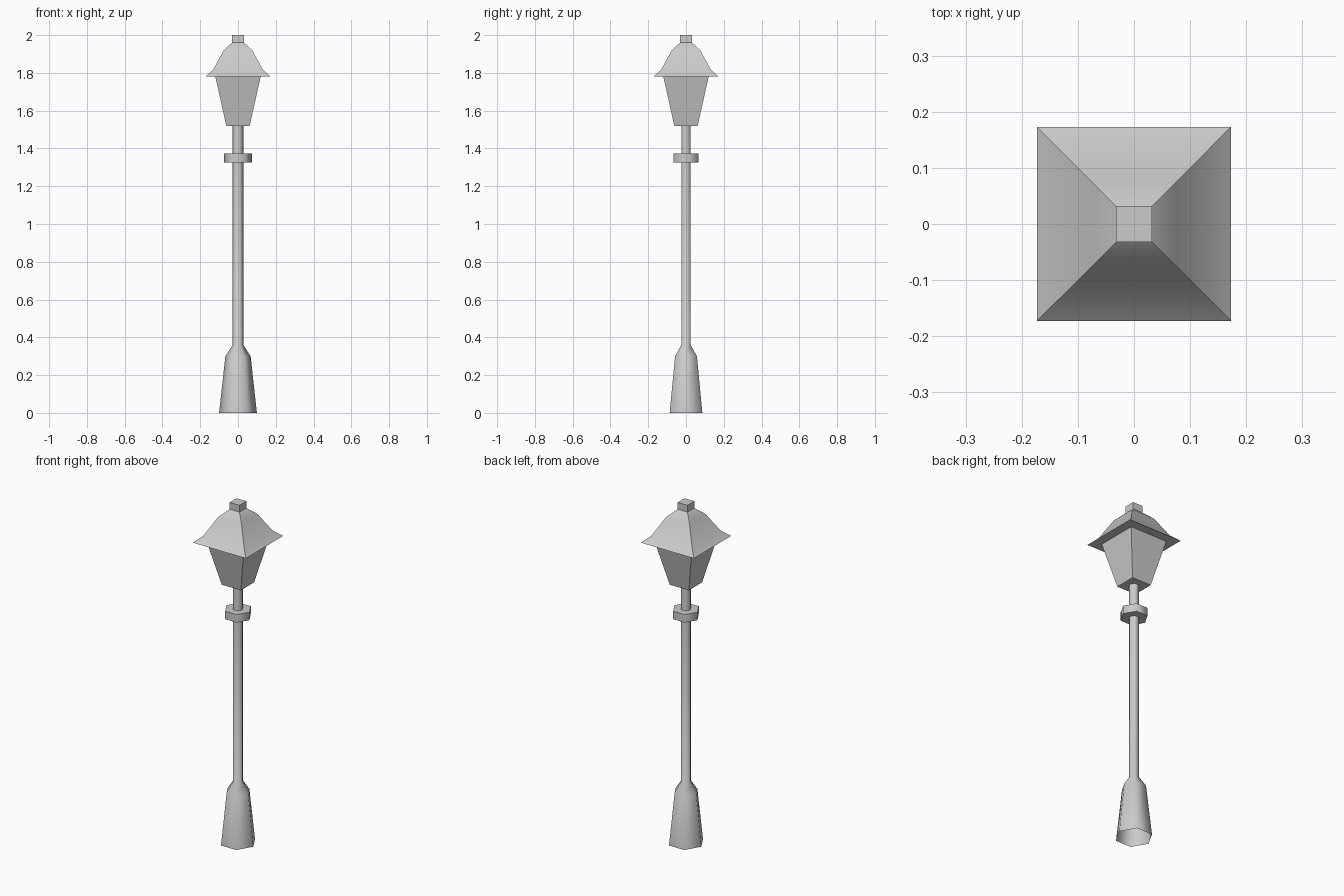
import bpy
import bmesh
import math

cube = bpy.data.objects.get("Cube")
if cube:
    bpy.data.objects.remove(cube, do_unlink=True)

GREY = (0.6, 0.6, 0.6, 1.0)
metal = bpy.data.materials.new("plain grey")
metal.use_nodes = True
metal.diffuse_color = GREY
metal.node_tree.nodes["Principled BSDF"].inputs["Base Color"].default_value = GREY


def lathe(name, profile, sides, turn=0.0, bottom=True, top=True, smooth=None):
    """Stack polygon rings from (corner radius, height) pairs."""
    bm = bmesh.new()
    rings = []
    for radius, z in profile:
        angles = [turn + math.tau * i / sides for i in range(sides)]
        rings.append([bm.verts.new((radius * math.cos(a), radius * math.sin(a), z))
                      for a in angles])
    for low, high in zip(rings, rings[1:]):
        for i in range(sides):
            j = (i + 1) % sides
            bm.faces.new((low[i], low[j], high[j], high[i]))
    if bottom:
        bm.faces.new(rings[0][::-1])
    if top:
        bm.faces.new(rings[-1])
    mesh = bpy.data.meshes.new(name)
    bm.to_mesh(mesh)
    bm.free()
    mesh.materials.append(metal)
    obj = bpy.data.objects.new(name, mesh)
    bpy.context.collection.objects.link(obj)
    if smooth:
        bpy.ops.object.select_all(action="DESELECT")
        obj.select_set(True)
        bpy.context.view_layer.objects.active = obj
        bpy.ops.object.shade_smooth_by_angle(angle=math.radians(smooth))
    return obj


def square(name, profile, **options):
    """Square rings given by half width and height."""
    scaled = [(half * math.sqrt(2), z) for half, z in profile]
    return lathe(name, scaled, 4, turn=math.pi / 4, **options)


# Hexagonal flared base and post, open underneath
lathe("post", [(0.1, 0), (0.067, 0.3), (0.028, 0.36), (0.028, 1.52)], 6,
      bottom=False, top=False, smooth=65)

# Hexagonal collar around the post
lathe("collar", [(0.075, 1.325), (0.075, 1.372)], 6, smooth=65)

# Tapered square lantern body
square("lantern_body", [(0.062, 1.52), (0.12, 1.78)], top=False)

# Bell-shaped square roof with its cap
square("lantern_roof", [(0.173, 1.78), (0.133, 1.815), (0.075, 1.92),
                        (0.032, 1.96), (0.032, 2.0)], smooth=30)
